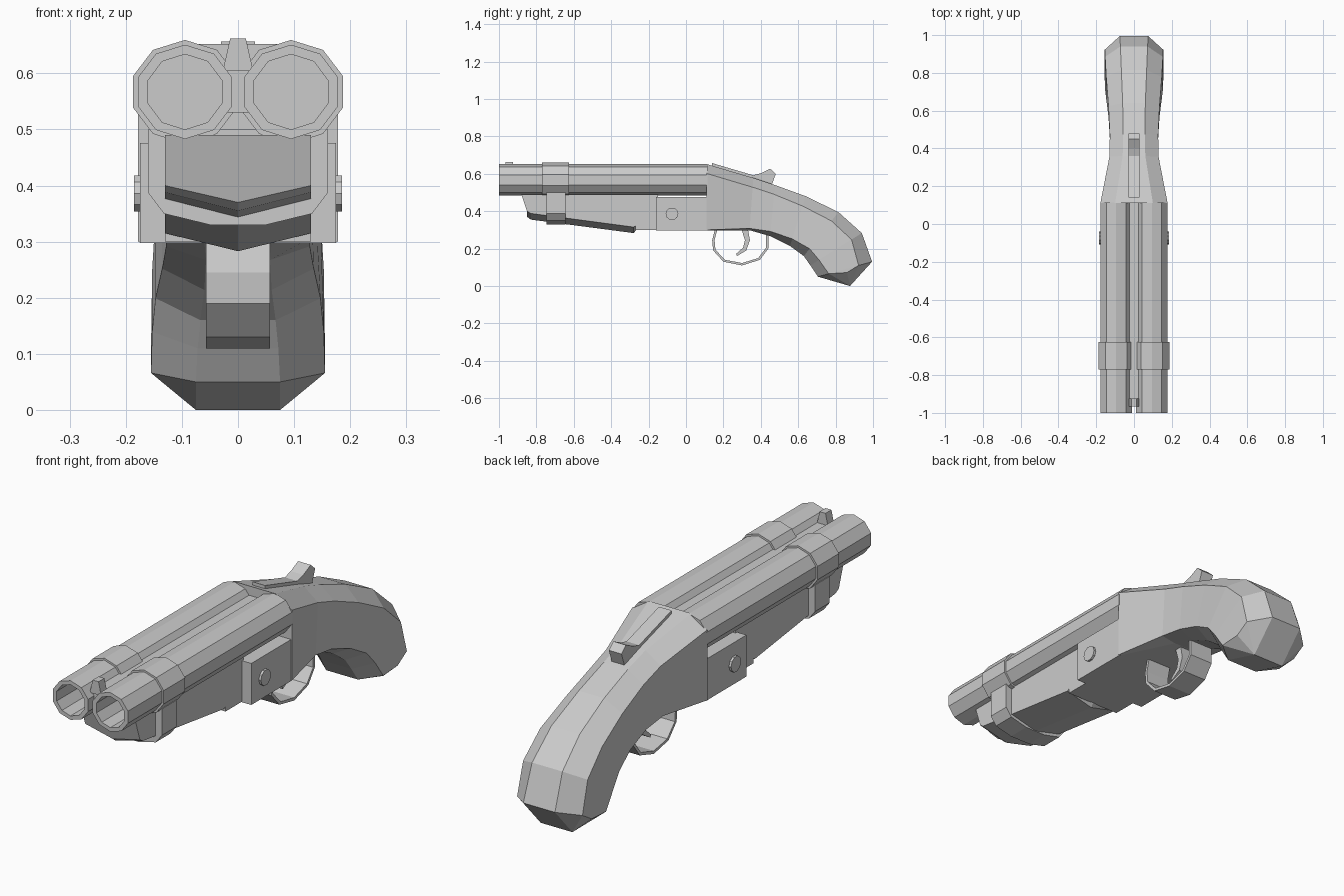
import bpy, bmesh
from math import sin, cos, pi
from mathutils import Vector

if "Cube" in bpy.data.objects:
    bpy.data.objects.remove(bpy.data.objects["Cube"])


def finish(name, bm):
    bmesh.ops.recalc_face_normals(bm, faces=bm.faces[:])
    me = bpy.data.meshes.new(name)
    bm.to_mesh(me)
    bm.free()
    ob = bpy.data.objects.new(name, me)
    bpy.context.collection.objects.link(ob)
    return ob


def loft(name, rings, caps=(True, True), loop=False):
    """Skin a list of equal-length point rings."""
    bm = bmesh.new()
    vs = [[bm.verts.new(p) for p in r] for r in rings]
    n = len(vs[0])
    pairs = list(zip(vs, vs[1:])) + ([(vs[-1], vs[0])] if loop else [])
    for a, b in pairs:
        for i in range(n):
            j = (i + 1) % n
            bm.faces.new((a[i], a[j], b[j], b[i]))
    if caps[0]:
        bm.faces.new(vs[0])
    if caps[1]:
        bm.faces.new(vs[-1])
    return finish(name, bm)


def prism_x(name, pts, a, b):
    return loft(name, [[(x, y, z) for y, z in pts] for x in (a, b)])


def prism_y(name, pts, a, b):
    return loft(name, [[(x, y, z) for x, z in pts] for y in (a, b)])


def box_y(name, w, z0, z1, a, b):
    return prism_y(name, [(-w, z0), (w, z0), (w, z1), (-w, z1)], a, b)


def decagon(cx, rx, rz, y):
    return [(cx + rx * cos(pi / 2 + i * pi / 5), y, 0.567 + rz * sin(pi / 2 + i * pi / 5))
            for i in range(10)]


# Barrels with open bores, collars and hinge pin ends, both sides
for s, side in ((-1, "left"), (1, "right")):
    cx = s * 0.0945
    loft("barrel_" + side, [decagon(cx, .088, .084, .115), decagon(cx, .088, .084, -1),
                            decagon(cx, .069, .067, -1), decagon(cx, .069, .067, 0.0)])
    loft("collar_" + side, [decagon(cx, .097, .0925, y) for y in (-.77, -.625)])
    pin = [(-.075 + .034 * cos(i * pi / 5), .386 + .034 * sin(i * pi / 5)) for i in range(10)]
    prism_x("hinge_pin_" + side, pin, s * .15, s * .185)

# Rib between the barrels and the front sight
box_y("barrel_rib", .025, .53, .612, -.96, .115)
prism_y("front_sight", [(-.027, .605), (.027, .605), (.014, .662), (-.014, .662)], -.965, -.925)

# Fore-end with V-shaped belly
rings = []
for yt, yb, zs, zc in ((-.88, -.85, .40, .37), (-.83, -.83, .388, .355),
                       (-.28, -.28, .315, .283), (-.265, -.265, .325, .30)):
    rings.append([(-.13, yt, .49), (.13, yt, .49), (.13, yb, zs), (0, yb, zc), (-.13, yb, zs)])
loft("fore_end", rings)

# Strap under the collars
strap = [(.16, .50), (.16, .387), (.132, .35), (.05, .33)]
prism_y("fore_end_strap", strap + [(-x, z) for x, z in reversed(strap)], -.745, -.645)

# Receiver
box_y("receiver_front", .13, .30, .49, -.27, -.15)
box_y("receiver", .175, .298, .476, -.16, .115)

# Grip: octagonal sections between a top line and a bottom line
stations = [  # top y,z, bottom y,z, outer half width, flat half width, top and bottom chamfer
    (.11, .652, .11, .298, .178, .10, .05, .002),
    (.36, .578, .34, .298, .130, .06, .05, .01),
    (.475, .54, .45, .267, .128, .057, .05, .025),
    (.64, .48, .556, .214, .135, .060, .055, .04),
    (.815, .395, .63, .16, .147, .067, .06, .05),
    (.94, .283, .665, .11, .153, .072, .065, .055),
    (.995, .13, .705, .05, .155, .075, .075, .06)]
rings = []
for ty, tz, by, bz, wo, wi, ct, cb in stations:
    t, b = Vector((0, ty, tz)), Vector((0, by, bz))
    d = (b - t).normalized()
    wb = wo - .005 if cb < .005 else wi
    half = [(wi, t), (wo, t + d * ct), (wo, b - d * cb), (wb, b)]
    rings.append([Vector((x, p.y, p.z)) for x, p in half]
                 + [Vector((-x, p.y, p.z)) for x, p in reversed(half)])
loft("grip", rings, caps=(True, False))

# Faceted butt closing the grip
bm = bmesh.new()
butt = rings[-1] + [Vector((s * x, y, z)) for s in (-1, 1)
                    for x, y, z in ((.075, .877, 0), (.155, .86, .072))]
bmesh.ops.convex_hull(bm, input=[bm.verts.new(p) for p in butt])
bmesh.ops.dissolve_limit(bm, angle_limit=.02, verts=bm.verts[:], edges=bm.edges[:])
finish("grip_butt", bm)

# Opening lever on top
prism_x("top_lever", [(.14, .657), (.36, .592), (.40, .603), (.45, .627), (.48, .60),
                      (.455, .53), (.14, .62)], -.03, .03)

# Trigger guard band, built from a path and its inset
path = [(.155, .305), (.14, .245), (.145, .19), (.20, .13), (.30, .11),
        (.395, .14), (.44, .20), (.44, .29)]
c = Vector((.295, .24))
inner = [tuple(Vector(p) + (c - Vector(p)).normalized() * .013) for p in path]
loft("trigger_guard", [[(-.057, *o), (.057, *o), (.057, *i), (-.057, *i)]
                       for o, i in zip(path, inner)])

# Trigger
prism_x("trigger", [(.295, .31), (.33, .31), (.342, .245), (.322, .19), (.272, .16),
                    (.268, .172), (.305, .205), (.315, .245)], -.022, .022)
